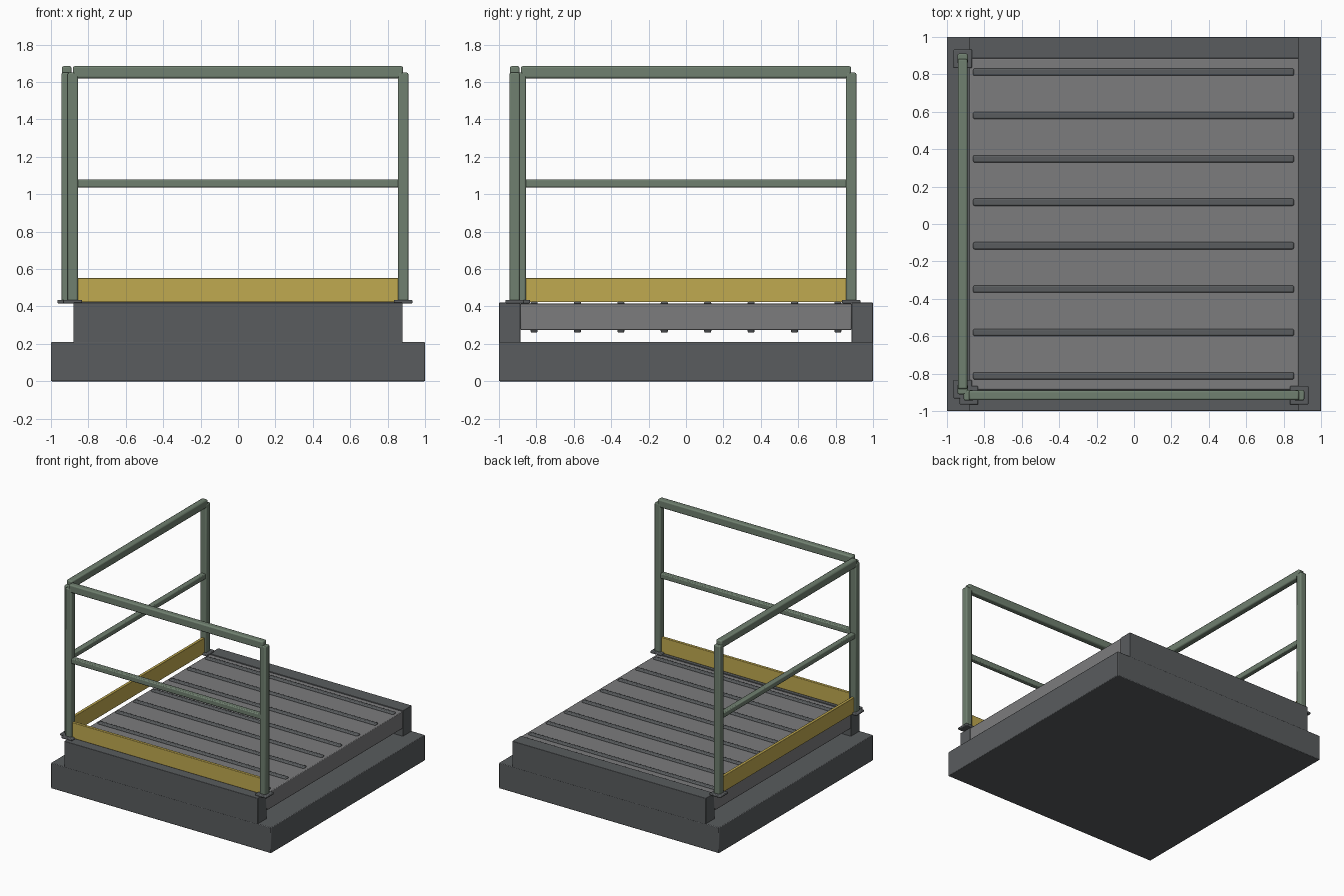
import bpy

if "Cube" in bpy.data.objects:
    bpy.data.objects.remove(bpy.data.objects["Cube"])


def material(name, rgb):
    m = bpy.data.materials.new(name)
    m.diffuse_color = (*rgb, 1)
    m.use_nodes = True
    m.node_tree.nodes["Principled BSDF"].inputs["Base Color"].default_value = m.diffuse_color
    return m


DARK = material("dark_grey", (0.10, 0.107, 0.112))
DECK = material("deck_grey", (0.2, 0.2, 0.205))
GREEN = material("rail_green", (0.16, 0.215, 0.16))
YELLOW = material("kick_yellow", (0.53, 0.40, 0.08))


def box(name, x, y, z, mat, bevel=0.005):
    """Bevelled box from (min, max) ranges on each axis."""
    spans = (x, y, z)
    bpy.ops.mesh.primitive_cube_add(size=1, location=[(a + b) / 2 for a, b in spans])
    ob = bpy.context.object
    ob.name = name
    ob.scale = [b - a for a, b in spans]
    bpy.ops.object.transform_apply(location=False, rotation=False, scale=True)
    ob.data.materials.append(mat)
    mod = ob.modifiers.new("bevel", 'BEVEL')
    mod.width = bevel
    mod.segments = 2
    bpy.ops.object.shade_smooth_by_angle()
    return ob


def around(c, half):
    return (c - half, c + half)


# Base slab and the two end beams
box("base", (-1, 1), (-1, 1), (0, 0.21), DARK)
box("front_beam", (-0.88, 0.88), (-1, -0.885), (0.205, 0.42), DARK, 0.003)
box("back_beam", (-0.88, 0.88), (0.885, 1), (0.205, 0.42), DARK, 0.003)

# Raised deck with cross ribs showing above and below
box("deck", (-0.88, 0.88), (-0.885, 0.885), (0.275, 0.415), DECK)
for i in range(8):
    y = -0.812 + i * 0.232
    box(f"deck_rib_{i + 1}", (-0.86, 0.855), around(y, 0.019), (0.26, 0.427), DARK, 0.008)


def guard(side, along_x):
    """Guard rail on the front (along x) or the left (along y)."""
    def part(name, run, half, z, mat, bevel):
        cross = around(-0.916, half)
        x, y = (run, cross) if along_x else (cross, run)
        box(f"{side}_{name}", x, y, z, mat, bevel)

    for s, end in ((-1, "a"), (1, "b")):
        c = s * 0.883
        part(f"post_{end}", around(c, 0.0275), 0.0275, (0.42, 1.65), GREEN, 0.008)
        part(f"foot_plate_{end}", around(c, 0.05), 0.05, (0.416, 0.435), DARK, 0.006)
    part("top_rail", (-0.883, 0.883), 0.026, (1.62, 1.685), GREEN, 0.01)
    part("mid_rail", (-0.875, 0.875), 0.0215, (1.037, 1.08), GREEN, 0.007)
    part("toe_board", (-0.86, 0.86), 0.012, (0.423, 0.552), YELLOW, 0.003)


guard("front", True)
guard("left", False)
